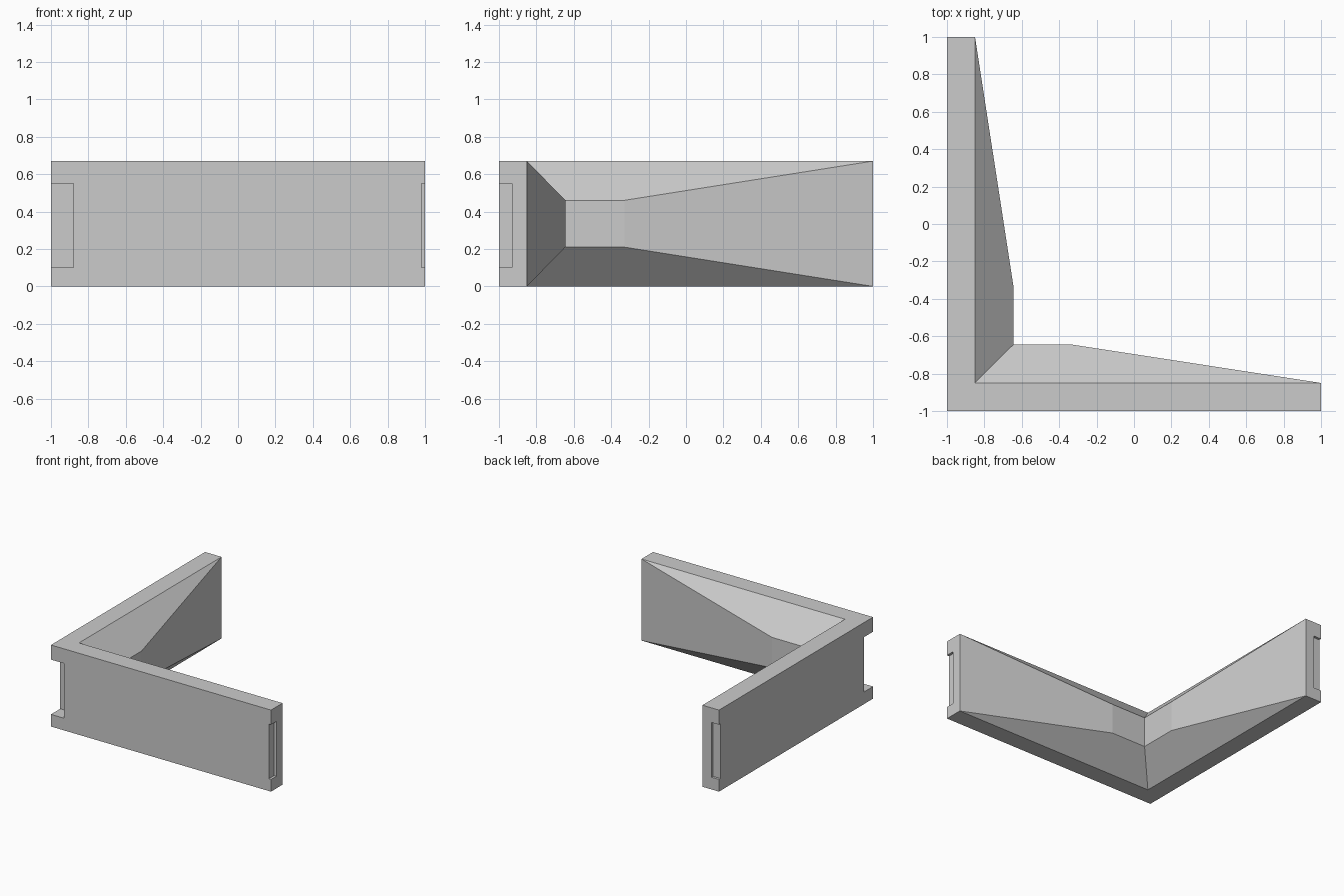
import bpy
import bmesh
from mathutils import Vector

cube = bpy.data.objects.get("Cube")
if cube:
    bpy.data.objects.remove(cube, do_unlink=True)

OUT, WALL, PAD, BEND = 1.0, -0.85, -0.645, -0.33   # plan positions along each arm
HEIGHT, PAD_LOW, PAD_HIGH = 0.67, 0.21, 0.46
NOTCH_LOW, NOTCH_HIGH = 0.1, 0.55

grey = bpy.data.materials.new("plain grey")
grey.use_nodes = True
colour = (0.6, 0.6, 0.6, 1)
grey.diffuse_color = colour
grey.node_tree.nodes["Principled BSDF"].inputs["Base Color"].default_value = colour


def make_object(name, bm):
    bmesh.ops.remove_doubles(bm, verts=bm.verts, dist=0.0001)
    bmesh.ops.recalc_face_normals(bm, faces=bm.faces)
    mesh = bpy.data.meshes.new(name)
    bm.to_mesh(mesh)
    bm.free()
    mesh.materials.append(grey)
    obj = bpy.data.objects.new(name, mesh)
    bpy.context.collection.objects.link(obj)
    return obj


def add_face(bm, points):
    bm.faces.new([bm.verts.new(p) for p in points])


# L-shaped wall: top, bottom, outer sides and ends
bm = bmesh.new()
outline = [(-OUT, -OUT), (OUT, -OUT), (OUT, WALL), (WALL, WALL), (WALL, OUT), (-OUT, OUT)]
for z in (0, HEIGHT):
    add_face(bm, [(x, y, z) for x, y in outline])
for i, a in enumerate(outline):
    b = outline[(i + 1) % len(outline)]
    if i not in (2, 3):          # inner sides are replaced by the flare
        add_face(bm, [(*a, 0), (*b, 0), (*b, HEIGHT), (*a, HEIGHT)])

# Inner flare on each arm, mirrored across the corner diagonal
for swap in (False, True):
    def pt(across, along, z):
        return Vector((along, across, z) if swap else (across, along, z))

    for edge_z, pad_z in ((0, PAD_LOW), (HEIGHT, PAD_HIGH)):
        add_face(bm, [pt(WALL, WALL, edge_z), pt(WALL, OUT, edge_z),
                      pt(PAD, BEND, pad_z), pt(PAD, PAD, pad_z)])
    add_face(bm, [pt(PAD, PAD, PAD_LOW), pt(PAD, BEND, PAD_LOW),
                  pt(PAD, BEND, PAD_HIGH), pt(PAD, PAD, PAD_HIGH)])
    add_face(bm, [pt(PAD, BEND, PAD_LOW), pt(WALL, OUT, 0),
                  pt(WALL, OUT, HEIGHT), pt(PAD, BEND, PAD_HIGH)])
bracket = make_object("corner_wall", bm)


# Notches: a square one at the corner and a shallow one at each arm end
def cut_notch(name, x_range, y_range):
    low = Vector((x_range[0], y_range[0], NOTCH_LOW))
    high = Vector((x_range[1], y_range[1], NOTCH_HIGH))
    bm = bmesh.new()
    bmesh.ops.create_cube(bm, size=1)
    bmesh.ops.scale(bm, vec=high - low, verts=bm.verts)
    bmesh.ops.translate(bm, vec=(low + high) / 2, verts=bm.verts)
    cutter = make_object(name, bm)
    cutter.hide_render = True
    cutter.hide_set(True)
    cutter.display_type = 'WIRE'
    cut = bracket.modifiers.new(name, 'BOOLEAN')
    cut.operation = 'DIFFERENCE'
    cut.solver = 'EXACT'
    cut.object = cutter
    bpy.context.view_layer.objects.active = bracket
    bpy.ops.object.modifier_apply(modifier=name)
    bpy.data.objects.remove(cutter, do_unlink=True)


side, end = (-1.1, -0.93), (0.98, 1.1)
cut_notch("corner_notch", (-1.1, -0.88), (-1.1, -0.88))
cut_notch("front_end_notch", end, side)
cut_notch("back_end_notch", side, end)
